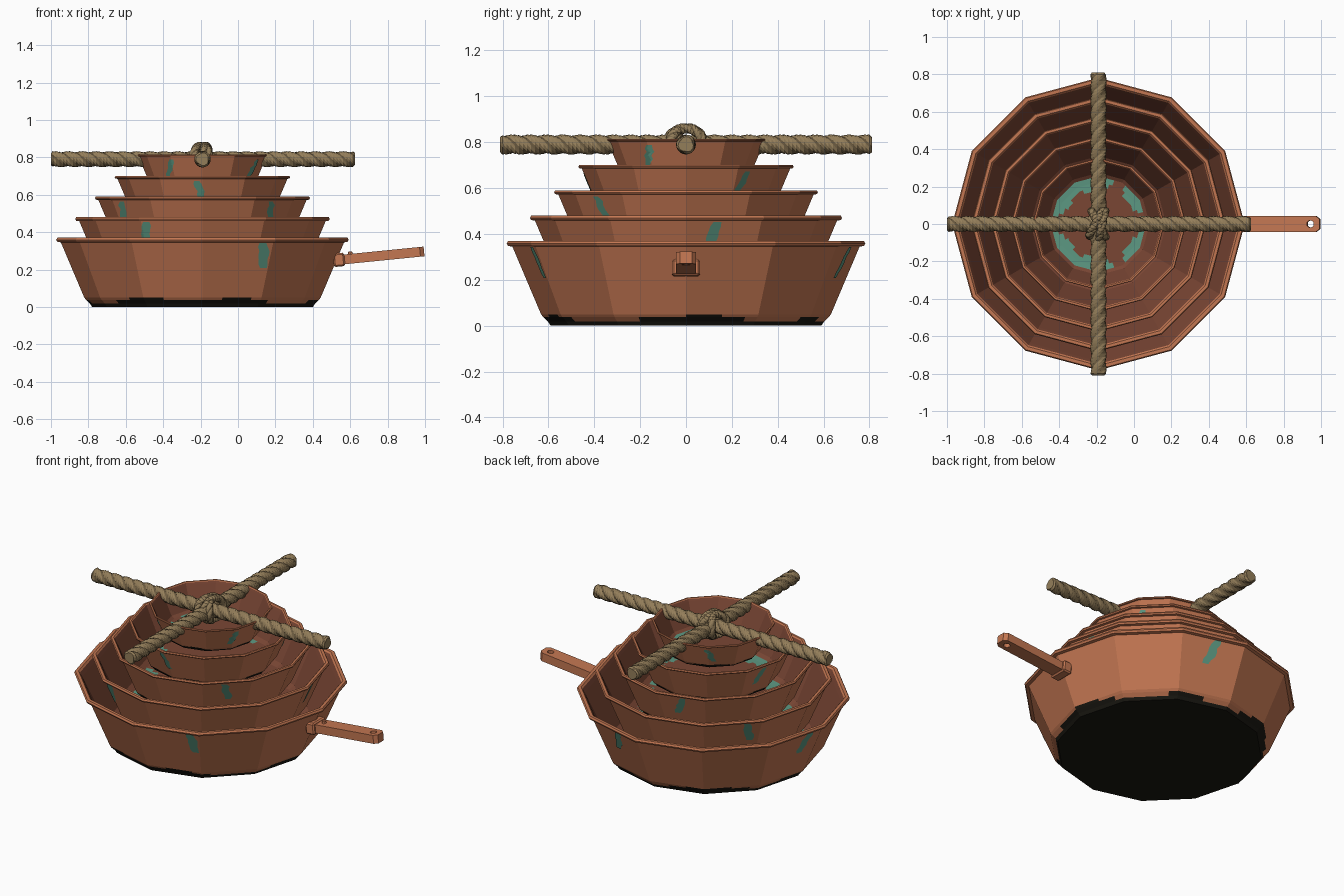
import bpy, bmesh, math, random
from mathutils import Vector, Matrix

random.seed(4)
CX = -0.19            # axis of the nested pots
SIDES, SUB = 12, 6    # flat walls, columns per wall

if "Cube" in bpy.data.objects:
    bpy.data.objects.remove(bpy.data.objects["Cube"])


def material(name, rgb):
    lin = [((c / 255 + 0.055) / 1.055) ** 2.4 for c in rgb] + [1.0]
    m = bpy.data.materials.new(name)
    m.use_nodes = True
    m.diffuse_color = lin
    bsdf = m.node_tree.nodes["Principled BSDF"]
    bsdf.inputs["Base Color"].default_value = lin
    bsdf.inputs["Roughness"].default_value = 0.8
    return m


copper = material("copper", (196, 119, 82))
inner = material("dark_copper", (122, 70, 52))
green = material("verdigris", (92, 152, 130))
soot = material("soot", (25, 23, 17))
hemp = material("rope", (148, 126, 90))
groove = material("rope_groove", (108, 91, 64))


def finish(name, bm, mats, normals=True):
    if normals:
        bmesh.ops.recalc_face_normals(bm, faces=bm.faces)
    me = bpy.data.meshes.new(name)
    bm.to_mesh(me)
    bm.free()
    for m in mats:
        me.materials.append(m)
    ob = bpy.data.objects.new(name, me)
    bpy.context.collection.objects.link(ob)
    return ob


def polygon_point(radius, angle, z):
    """Point on a twelve-sided ring, angle in degrees."""
    step = 360 / SIDES
    off = math.radians(angle % step - step / 2)
    r = radius * math.cos(math.radians(step / 2)) / math.cos(off)
    a = math.radians(angle)
    return Vector((CX + r * math.cos(a), r * math.sin(a), z))


# Pot profile from outer bottom, over the rim, to the inner floor
PROFILE = [(0.59, 0), (0.602, 0.018), (0.622, 0.037), (0.632, 0.05), (0.757, 0.345),
           (0.776, 0.348), (0.782, 0.359), (0.776, 0.37), (0.757, 0.37), (0.748, 0.36),
           (0.735, 0.335), (0.605, 0.055), (0.565, 0.03), (0.5, 0.026), (0.445, 0.026), (0.4, 0.026)]


def noise(col, seed):
    return math.sin(col * 0.55 + seed) + math.sin(col * 0.23 + seed * 2.3)


def pot(name, s, top):
    base = top - 0.37 * s
    bm = bmesh.new()
    n = SIDES * SUB
    rings = [[bm.verts.new(polygon_point(r * s, 360 * (i + 0.0) / n, base + z * s))
              for i in range(n)] for r, z in PROFILE]
    for k in range(len(rings) - 1):
        for i in range(n):
            j = (i + 1) % n
            f = bm.faces.new((rings[k][i], rings[k][j], rings[k + 1][j], rings[k + 1][i]))
            if k == 0 or (k == 1 and noise(i, 1) > -0.3) or (k == 2 and noise(i, 1) > 0.8):
                f.material_index = 3
            elif k >= 12 and noise(i, 4) > (-1.1, -0.8, 0.4)[k - 12]:
                f.material_index = 2
            elif k >= 9:
                f.material_index = 1
    bm.faces.new(rings[0][::-1]).material_index = 3
    bm.faces.new(rings[-1]).material_index = 1
    finish(name, bm, [copper, inner, green, soot])


def patch(name, s, top, angle, lean):
    """Thin ragged stain lying on an outer wall."""
    bm = bmesh.new()
    base, size = top - 0.37 * s, math.sqrt(s)
    rows, cols, grid = 6, 6, []
    for k in range(rows + 1):
        z = top - 0.027 - 0.135 * size * (1 - k / rows)
        r = s * 0.632 + (z - base - 0.05 * s) * 0.125 / 0.295 + 0.004
        drift = 0.05 * lean * (k / rows - 0.5) + random.uniform(-0.007, 0.007)
        half = 0.027 * size * (0.7 if k in (0, rows) else random.uniform(0.85, 1.1))
        grid.append([bm.verts.new(polygon_point(
            r, angle + math.degrees((drift + half * (2 * c / cols - 1)) / r), z))
            for c in range(cols + 1)])
    for k in range(rows):
        for c in range(cols):
            bm.faces.new((grid[k][c], grid[k][c + 1], grid[k + 1][c + 1], grid[k + 1][c]))
    finish(name, bm, [green], normals=False)


POTS = [(1.0, 0.37, (-63, 75, 172)), (0.87, 0.48, (-119, 11, 144)),
        (0.735, 0.59, (-145, -45, 104)), (0.6, 0.70, (-92, 35, 164)),
        (0.452, 0.815, (-124, -31, 122))]
for p, (s, top, angles) in enumerate(POTS, 1):
    pot(f"pot_{p}", s, top)
    for q, angle in enumerate(angles, 1):
        patch(f"stain_{p}_{q}", s, top, angle, (1, 0.8, -0.6)[(p + q) % 3])


def rope(name, pts, side, radius, pitch, closed=False):
    """Three twisted strands swept along a path."""
    bm = bmesh.new()
    n, count, rings, dist = 15, len(pts), [], 0
    for i, p in enumerate(pts):
        a = pts[i - 1] if i or closed else p
        b = pts[(i + 1) % count] if closed or i < count - 1 else p
        tangent = (b - a).normalized()
        up = tangent.cross(side).normalized()
        if i:
            dist += (p - pts[i - 1]).length
        twist = math.tau * dist / pitch
        end = 0.8 if not closed and i in (0, count - 1) else 1
        ring = []
        for k in range(n):
            t = math.tau * k / n
            r = radius * end * (0.84 + 0.17 * abs(math.sin(1.5 * t)))
            ring.append(bm.verts.new(p + r * (math.cos(t + twist) * side + math.sin(t + twist) * up)))
        rings.append(ring)
    for i in range(count if closed else count - 1):
        for k in range(n):
            m, j = (k + 1) % n, (i + 1) % count
            f = bm.faces.new((rings[i][k], rings[i][m], rings[j][m], rings[j][k]))
            f.material_index = 1 if k % 5 == 0 else 0
    if not closed:
        bm.faces.new(rings[0][::-1])
        bm.faces.new(rings[-1])
    finish(name, bm, [hemp, groove])


def straight(a, b, steps=90):
    a, b = Vector(a), Vector(b)
    d = (b - a).normalized() * 0.01
    return [a] + [(a + d).lerp(b - d, i / steps) for i in range(steps + 1)] + [b]


# Crossed ropes lying over the top pot
rope("rope_across", straight((-1, 0, 0.79), (0.625, 0, 0.79)), Vector((0, 1, 0)), 0.043, 0.22)
rope("rope_lengthwise", straight((CX, -0.81, 0.79), (CX, 0.81, 0.79)), Vector((1, 0, 0)), 0.044, 0.22)

# Knot loops around the crossing
for name, heading, shift in (("knot_loop_1", 62, 0.015), ("knot_loop_2", 78, -0.02),
                             ("knot_loop_3", 118, 0.0)):
    h = math.radians(heading)
    along, side = Vector((math.cos(h), math.sin(h), 0)), Vector((-math.sin(h), math.cos(h), 0))
    path = [Vector((CX, 0, 0.795)) + side * shift + along * 0.078 * math.cos(t)
            + Vector((0, 0, 0.066 * math.sin(t))) for t in [math.tau * i / 32 for i in range(32)]]
    rope(name, path, side, 0.023, 0.15, closed=True)


def block(name, centre, size, tilt, bevel):
    bm = bmesh.new()
    bmesh.ops.create_cube(bm, size=1)
    bmesh.ops.scale(bm, vec=size, verts=bm.verts)
    bmesh.ops.bevel(bm, geom=bm.edges[:], offset=bevel, segments=1, affect='EDGES')
    bm.transform(Matrix.Translation(centre) @ Matrix.Rotation(tilt, 4, 'Y'))
    finish(name, bm, [copper])


# Handle bar with clipped corners and a hanging hole
bm = bmesh.new()
outline = [(0, -0.044), (0.43, -0.044), (0.452, -0.026), (0.452, 0.026), (0.43, 0.044), (0, 0.044)]
hole = [(0.402 + 0.019 * math.cos(math.tau * i / 12), 0.019 * math.sin(math.tau * i / 12))
        for i in range(12)]
edges = []
for loop in (outline, hole):
    vs = [bm.verts.new((x, y, -0.026)) for x, y in loop]
    edges += [bm.edges.new((vs[i - 1], vs[i])) for i in range(len(vs))]
bmesh.ops.triangle_fill(bm, use_beauty=True, edges=edges)
ext = bmesh.ops.extrude_face_region(bm, geom=bm.faces[:])
bmesh.ops.translate(bm, vec=(0, 0, 0.052), verts=[g for g in ext["geom"] if isinstance(g, bmesh.types.BMVert)])
TILT = -math.radians(5.7)
bm.transform(Matrix.Translation((0.545, 0, 0.252)) @ Matrix.Rotation(TILT, 4, 'Y'))
finish("handle", bm, [copper])

# Bracket and rivet where the handle meets the wall
block("handle_bracket", (0.54, 0, 0.252), (0.06, 0.12, 0.072), TILT, 0.008)
bm = bmesh.new()
bmesh.ops.create_cone(bm, cap_ends=True, segments=8, radius1=0.015, radius2=0.01, depth=0.016)
bm.transform(Matrix.Translation((0.6, 0, 0.288)) @ Matrix.Rotation(TILT, 4, 'Y'))
finish("handle_rivet", bm, [copper])
